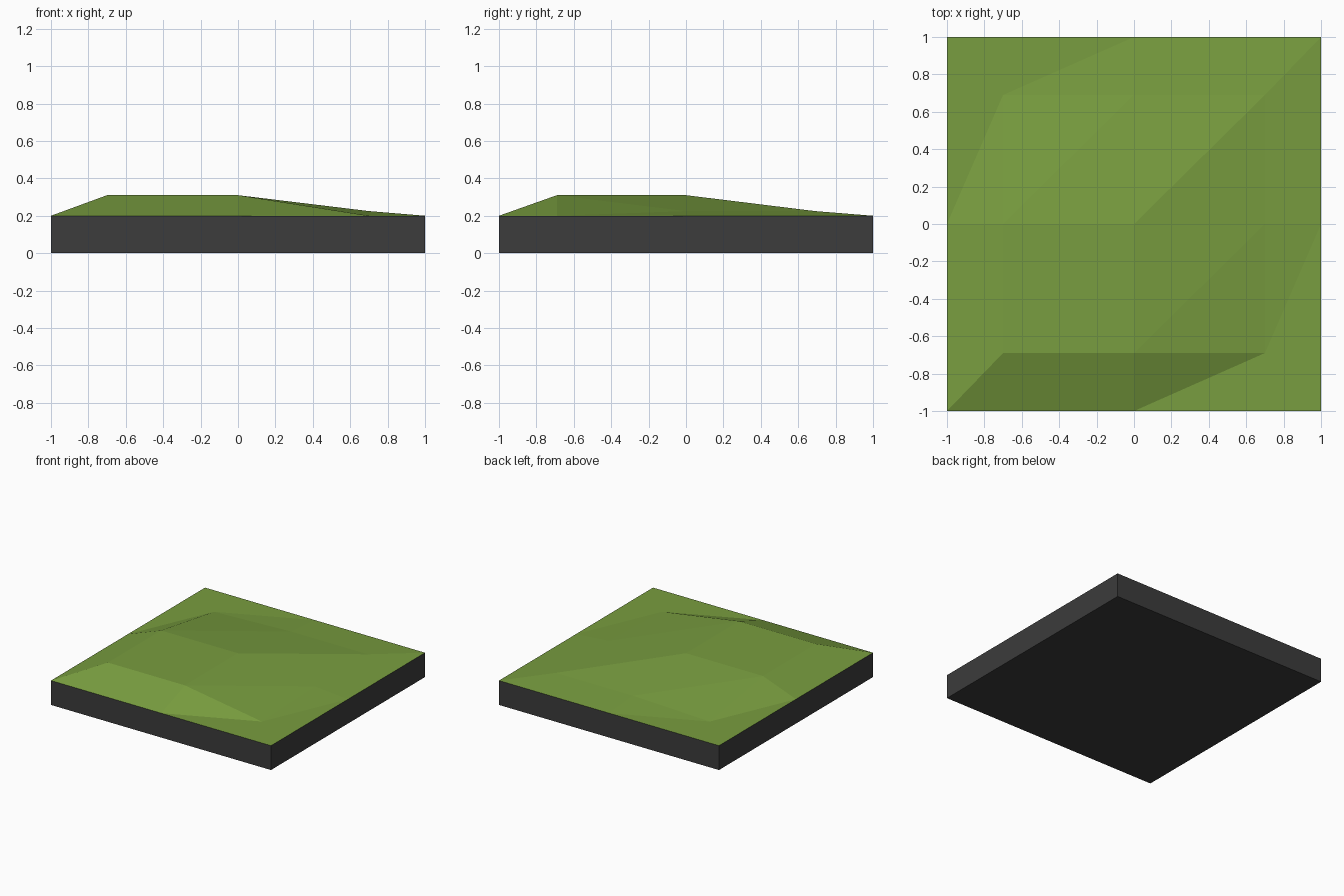
import bpy, bmesh

if "Cube" in bpy.data.objects:
    bpy.data.objects.remove(bpy.data.objects["Cube"])


def material(name, color):
    m = bpy.data.materials.new(name)
    m.diffuse_color = (*color, 1)
    m.use_nodes = True
    m.node_tree.nodes["Principled BSDF"].inputs["Base Color"].default_value = m.diffuse_color
    return m


def finish(name, bm, mat):
    bmesh.ops.recalc_face_normals(bm, faces=bm.faces)
    me = bpy.data.meshes.new(name)
    bm.to_mesh(me)
    bm.free()
    me.materials.append(mat)
    ob = bpy.data.objects.new(name, me)
    bpy.context.collection.objects.link(ob)


green = material("grass green", (0.19, 0.34, 0.05))
gray = material("dark gray", (0.045, 0.045, 0.045))

# Base slab, left open on top where the grass sits
bm = bmesh.new()
bmesh.ops.create_cube(bm, size=2)
for v in bm.verts:
    v.co.z = 0.2 if v.co.z > 0 else 0
top = [f for f in bm.faces if f.calc_center_median().z > 0.19]
bmesh.ops.delete(bm, geom=top, context='FACES_ONLY')
finish("base_slab", bm, gray)

# Low-poly grass hill: rows run front to back
xs = (-1, -0.7, 0, 0.7, 1)
ys = (-1, -0.69, 0, 0.69, 1)
hi, lo, flat = 0.31, 0.225, 0.2
heights = ((flat,) * 5,
           (flat, hi, hi, flat, flat),
           (flat, hi, hi, lo, flat),
           (flat, flat, lo, lo, flat),
           (flat,) * 5)
bm = bmesh.new()
grid = [[bm.verts.new((x, y, z)) for x, z in zip(xs, row)]
        for y, row in zip(ys, heights)]
for j in range(4):
    for i in range(4):
        a, b = grid[j][i], grid[j][i + 1]
        d, c = grid[j + 1][i], grid[j + 1][i + 1]
        # split each cell along its front-left to back-right diagonal
        bm.faces.new((a, b, c))
        bm.faces.new((a, c, d))
finish("grass_hill", bm, green)
for f in bpy.data.objects["grass_hill"].data.polygons:
    if f.normal.z < 0:
        bpy.data.objects["grass_hill"].data.flip_normals()
        break
